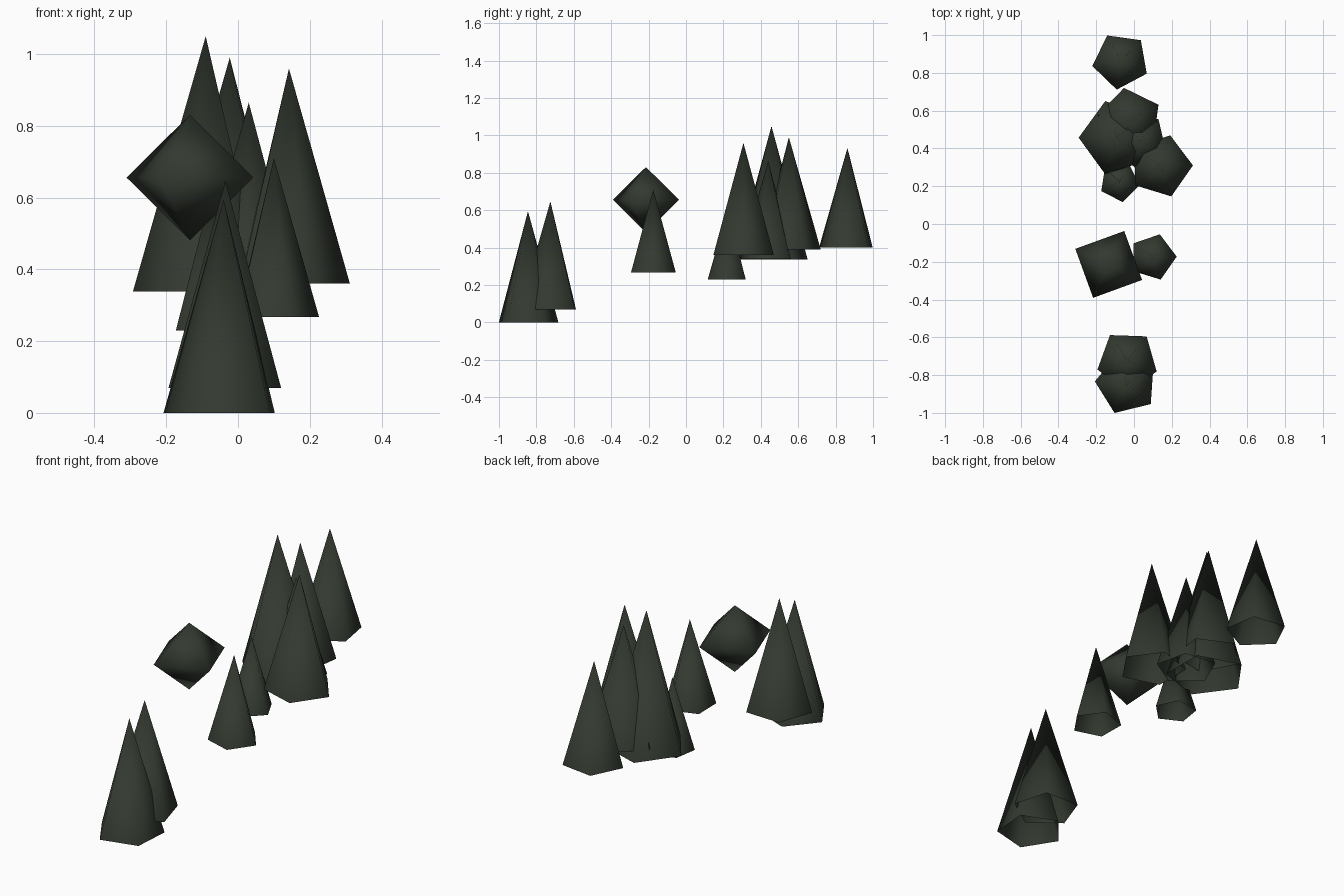
import bpy
import bmesh
from math import radians
from mathutils import Matrix

cube = bpy.data.objects.get("Cube")
if cube:
    bpy.data.objects.remove(cube, do_unlink=True)

# One dark green for everything
green = bpy.data.materials.new("dark_pine_green")
green.use_nodes = True
color = (0.033, 0.042, 0.030, 1)
green.diffuse_color = color
bsdf = next(n for n in green.node_tree.nodes if n.type == 'BSDF_PRINCIPLED')
bsdf.inputs["Base Color"].default_value = color
bsdf.inputs["Roughness"].default_value = 0.9


def finish(name, bm, location, angle):
    """Turn a bmesh into a smooth-shaded, coloured object."""
    bmesh.ops.rotate(bm, verts=bm.verts, matrix=Matrix.Rotation(radians(angle), 3, 'Z'))
    bmesh.ops.translate(bm, verts=bm.verts, vec=location)
    bmesh.ops.recalc_face_normals(bm, faces=bm.faces)
    for face in bm.faces:
        face.smooth = True
    mesh = bpy.data.meshes.new(name)
    bm.to_mesh(mesh)
    bm.free()
    mesh.materials.append(green)
    bpy.context.collection.objects.link(bpy.data.objects.new(name, mesh))


def fan(bm, ring, height):
    """Join a ring of vertices to a tip on the axis."""
    tip = bm.verts.new((0, 0, height))
    for a, b in zip(ring, ring[1:] + ring[:1]):
        bm.faces.new((a, b, tip))


def make_ring(bm, sides, radius):
    bmesh.ops.create_circle(bm, segments=sides, radius=radius)
    # start the ring on the +x axis
    bmesh.ops.rotate(bm, verts=bm.verts, matrix=Matrix.Rotation(radians(-90), 3, 'Z'))
    return list(bm.verts)


def pine(name, x, y, base, top, radius, angle):
    """Five-sided tree, open underneath."""
    bm = bmesh.new()
    fan(bm, make_ring(bm, 5, radius), top - base)
    finish(name, bm, (x, y, base), angle)


# Trees: name, x, y, base, top, radius, turn of one corner from +x
pine("front_tree", -0.04, -0.845, 0, 0.595, 0.168, 176)
pine("front_tree_behind", -0.035, -0.725, 0.07, 0.647, 0.165, 52)
pine("middle_tree", 0.10, -0.175, 0.267, 0.71, 0.126, 1)
pine("small_grove_tree", -0.077, 0.223, 0.23, 0.605, 0.108, -81)
pine("left_grove_tree", 0.142, 0.307, 0.36, 0.96, 0.17, 1)
pine("inner_grove_tree", 0.03, 0.44, 0.34, 0.865, 0.152, 49)
pine("tall_grove_tree", -0.09, 0.457, 0.338, 1.05, 0.203, 180)
pine("rear_grove_tree", -0.023, 0.55, 0.39, 0.99, 0.173, 100)
pine("back_tree", -0.07, 0.863, 0.40, 0.933, 0.153, 118)

# Eight-sided bush crown
bm = bmesh.new()
ring = make_ring(bm, 4, 0.195)
fan(bm, ring, 0.175)
fan(bm, ring, -0.175)
finish("bush_crown", bm, (-0.134, -0.214, 0.656), 65)
